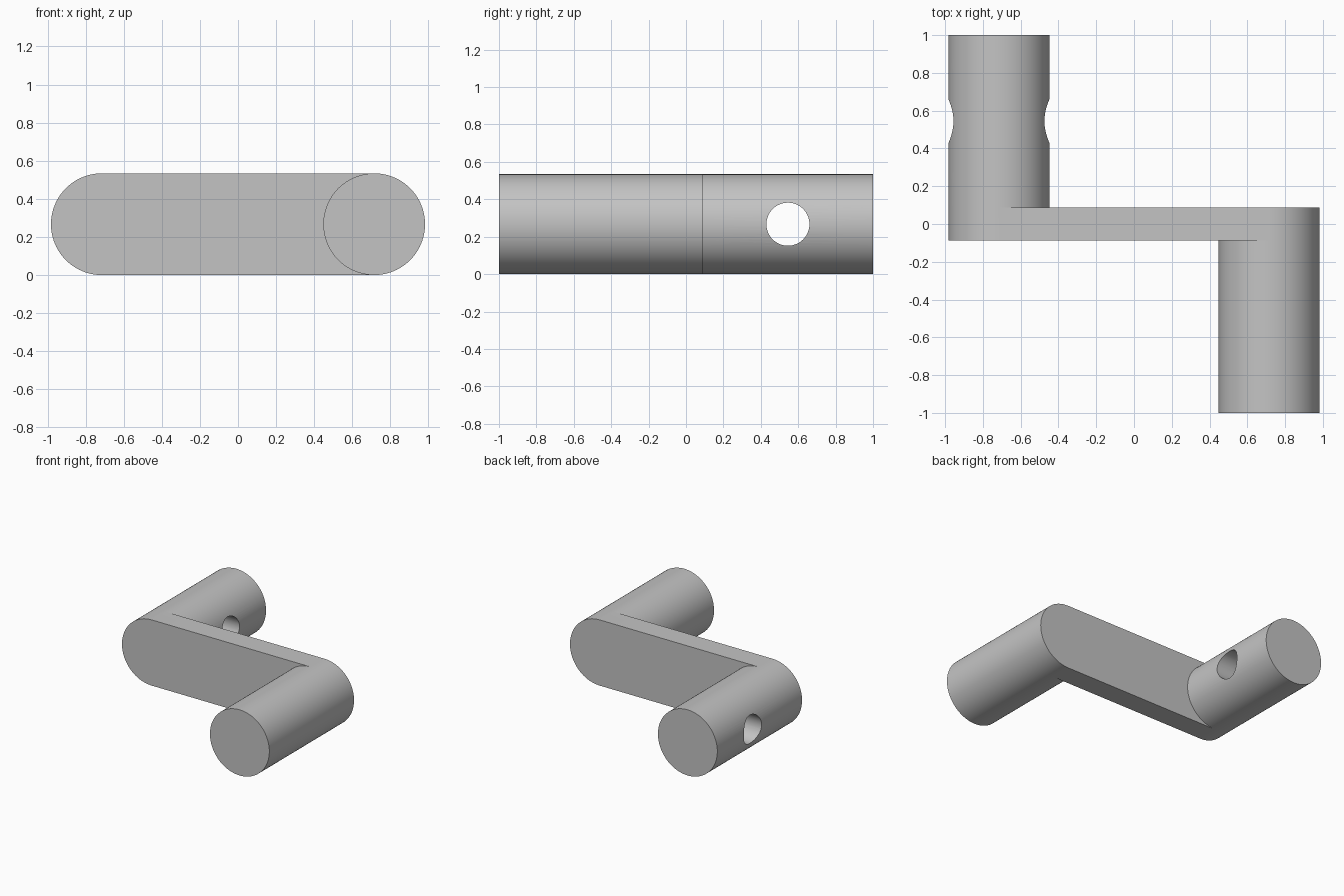
import bpy
import bmesh
from math import pi, sin, cos, radians
from mathutils import Matrix

cube = bpy.data.objects.get("Cube")
if cube:
    bpy.data.objects.remove(cube, do_unlink=True)

R = 0.267          # grip and bar end radius
CX = 0.715         # grip axis offset
HALF = 0.088       # half thickness of the bar
HOLE_R, HOLE_Y = 0.115, 0.545
N = 48             # segments per half circle

grey = bpy.data.materials.new("plain grey")
grey.use_nodes = True
grey.diffuse_color = (0.55, 0.55, 0.55, 1)
grey.node_tree.nodes["Principled BSDF"].inputs["Base Color"].default_value = grey.diffuse_color


def arc(bm, cx, y, start):
    """Half circle of vertices around an axis along y."""
    return [bm.verts.new((cx + R * cos(start + pi * i / N), y,
                          R + R * sin(start + pi * i / N))) for i in range(N + 1)]


def walls(bm, a, b, closed=True):
    for i in range(len(a)):
        j = (i + 1) % len(a)
        bm.faces.new((a[i], a[j], b[j], b[i]))


bm = bmesh.new()

# Front half: rounded bar wall, bar face and one grip
mid = arc(bm, CX, 0, -pi / 2) + arc(bm, -CX, 0, pi / 2)
right_end = arc(bm, CX, -HALF, -pi / 2)
left_end = arc(bm, -CX, -HALF, pi / 2)
walls(bm, mid, right_end + left_end)
inner = arc(bm, CX, -HALF, pi / 2)[1:-1]
bm.faces.new(left_end + [right_end[0]] + inner[::-1] + [right_end[-1]])
ring = right_end + inner
tip = arc(bm, CX, -1, -pi / 2) + arc(bm, CX, -1, pi / 2)[1:-1]
walls(bm, ring, tip)
bm.faces.new(tip)

# Back half is the front half turned half way round
copy = bmesh.ops.duplicate(bm, geom=bm.verts[:] + bm.edges[:] + bm.faces[:])
turned = [g for g in copy["geom"] if isinstance(g, bmesh.types.BMVert)]
bmesh.ops.rotate(bm, verts=turned, cent=(0, 0, 0), matrix=Matrix.Rotation(pi, 3, 'Z'))
bmesh.ops.remove_doubles(bm, verts=bm.verts[:], dist=0.0005)
bmesh.ops.delete(bm, geom=[v for v in bm.verts if not v.link_faces], context='VERTS')
bmesh.ops.recalc_face_normals(bm, faces=bm.faces[:])

mesh = bpy.data.meshes.new("crank_body")
bm.to_mesh(mesh)
bm.free()
mesh.materials.append(grey)
body = bpy.data.objects.new("crank_body", mesh)
bpy.context.collection.objects.link(body)

# Cross hole through the back grip
bpy.ops.mesh.primitive_cylinder_add(vertices=64, radius=HOLE_R, depth=1,
                                    location=(-CX, HOLE_Y, R), rotation=(0, pi / 2, 0))
cutter = bpy.context.object
cutter.name = "hole_cutter"
cutter.hide_render = True
cutter.data.materials.append(grey)

bpy.ops.object.select_all(action='DESELECT')
body.select_set(True)
bpy.context.view_layer.objects.active = body
cut = body.modifiers.new("cross_hole", 'BOOLEAN')
cut.operation = 'DIFFERENCE'
cut.solver = 'EXACT'
cut.object = cutter
bpy.ops.object.modifier_apply(modifier=cut.name)
bpy.data.objects.remove(cutter, do_unlink=True)

bpy.ops.object.shade_smooth_by_angle(angle=radians(30))
